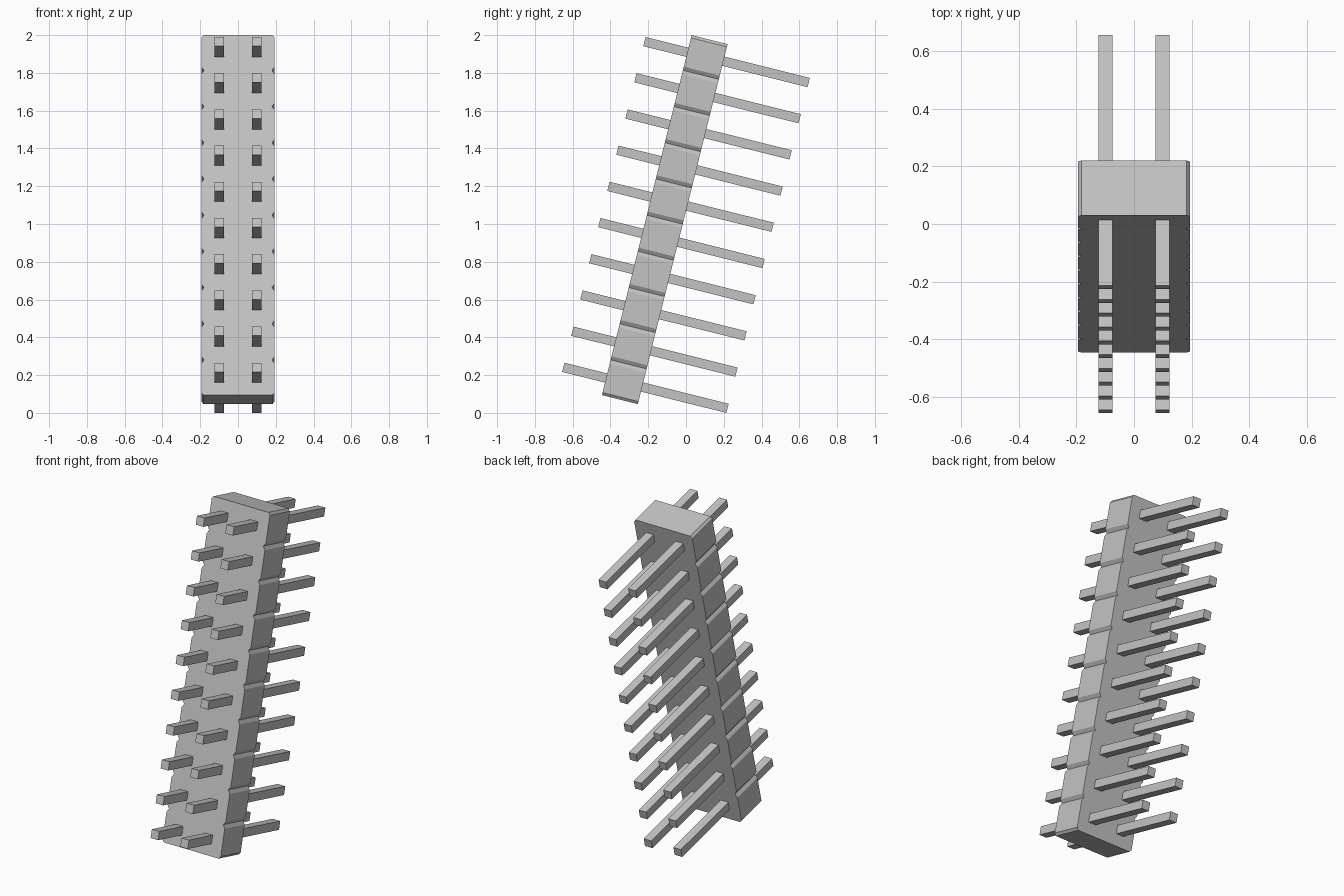
import bpy
import bmesh
from math import radians
from mathutils import Matrix

if "Cube" in bpy.data.objects:
    bpy.data.objects.remove(bpy.data.objects["Cube"])

ROWS = 10
PITCH = 0.1975
HALF_WIDTH = 0.194
HALF_HEIGHT = 0.982
FRONT, BACK = -0.214, -0.018
NOTCH, DEPTH = 0.02, 0.0135
PIN_SIZE, PIN_LENGTH = 0.05, 0.896

# Whole connector leans backwards
LEAN = Matrix.Translation((0, 0, 0.995)) @ Matrix.Rotation(radians(-14), 4, "X")

grey = bpy.data.materials.new("plain grey")
colour = (0.55, 0.55, 0.55, 1)
grey.diffuse_color = colour
grey.use_nodes = True
grey.node_tree.nodes["Principled BSDF"].inputs["Base Color"].default_value = colour


def add_object(name, bm):
    bmesh.ops.recalc_face_normals(bm, faces=bm.faces)
    mesh = bpy.data.meshes.new(name)
    bm.to_mesh(mesh)
    bm.free()
    mesh.materials.append(grey)
    obj = bpy.data.objects.new(name, mesh)
    obj.matrix_world = LEAN
    bpy.context.collection.objects.link(obj)
    return obj


# Housing: side outline with V notches between the rows, extruded front to back
end_half_width = HALF_WIDTH - DEPTH * 0.85
side = [(end_half_width, -HALF_HEIGHT)]
for row in range(ROWS):
    low = (row - ROWS / 2) * PITCH
    high = low + PITCH
    side += [(HALF_WIDTH, low + NOTCH), (HALF_WIDTH, high - NOTCH)]
    if row < ROWS - 1:
        side.append((HALF_WIDTH - DEPTH, high))
side.append((end_half_width, HALF_HEIGHT))
outline = side + [(-x, z) for x, z in reversed(side)]

bm = bmesh.new()
face = bm.faces.new([bm.verts.new((x, FRONT, z)) for x, z in outline])
extruded = bmesh.ops.extrude_face_region(bm, geom=[face], use_keep_orig=True)
moved = [v for v in extruded["geom"] if isinstance(v, bmesh.types.BMVert)]
bmesh.ops.translate(bm, verts=moved, vec=(0, BACK - FRONT, 0))
add_object("housing", bm)

# Pins: two columns of straight square bars through the housing
for name, x in (("left_pin", PITCH / 2), ("right_pin", -PITCH / 2)):
    for row in range(ROWS):
        z = (row - (ROWS - 1) / 2) * PITCH
        bm = bmesh.new()
        bmesh.ops.create_cube(bm, size=1)
        bmesh.ops.scale(bm, verts=bm.verts, vec=(PIN_SIZE, PIN_LENGTH, PIN_SIZE))
        bmesh.ops.translate(bm, verts=bm.verts, vec=(x, 0, z))
        add_object(f"{name}_{row + 1}", bm)
